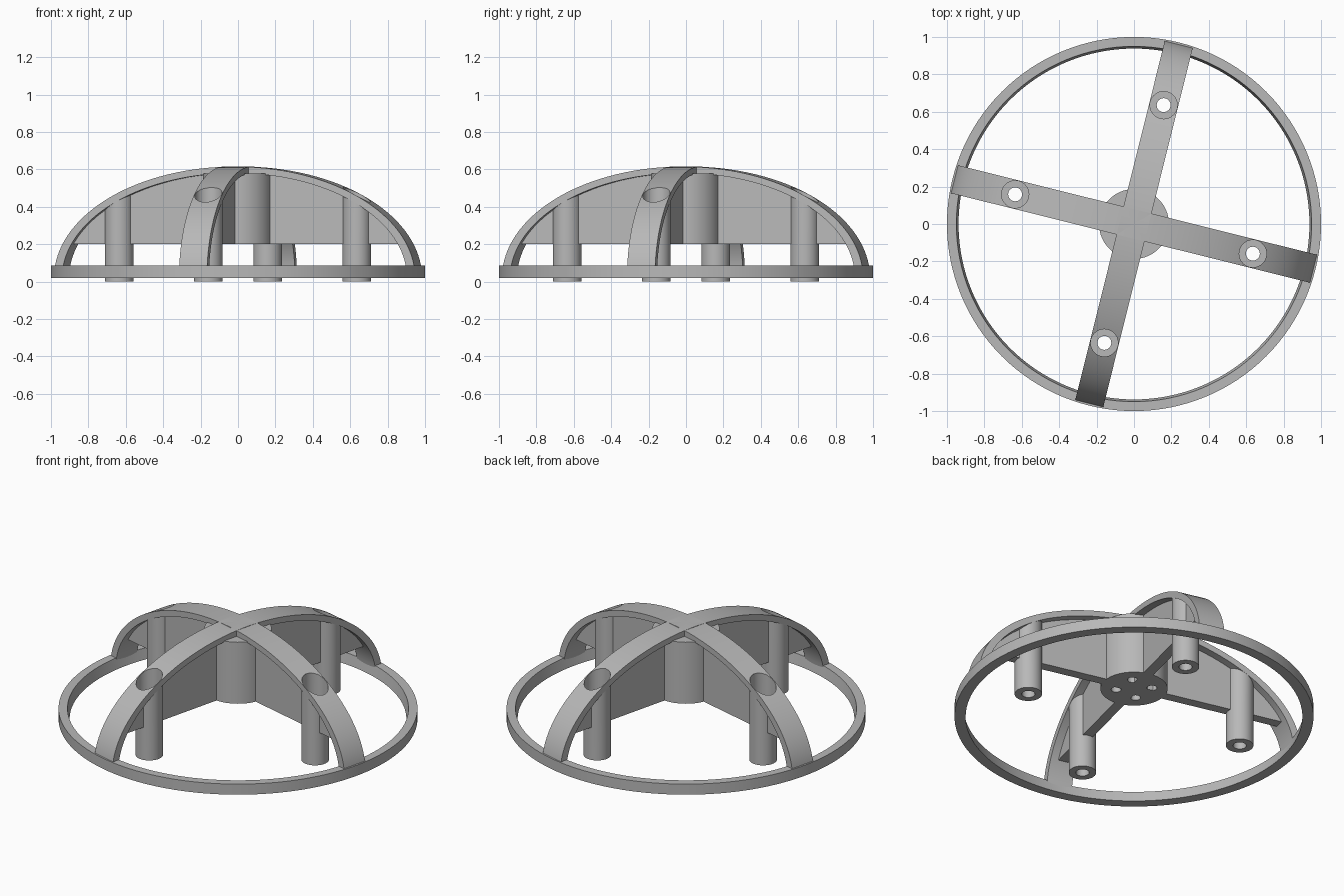
import bpy
import bmesh
from math import sin, cos, pi, sqrt, asin, radians

cube = bpy.data.objects.get("Cube")
if cube:
    bpy.data.objects.remove(cube, do_unlink=True)

# Main dimensions
TILT = radians(-14)
ARC_BASE = 0.02
OUTER = (0.995, 0.595)
INNER = (0.95, 0.56)
HALF_ARM, HALF_WEB = 0.077, 0.03
WEB_BOTTOM = 0.2
POST_DIST, POST_R, BORE_R, PIN_R = 0.655, 0.0765, 0.073, 0.037
BORE_FLOOR = 0.3

grey = bpy.data.materials.new("plain grey")
grey.use_nodes = True
GREY = (0.48, 0.48, 0.48, 1)
grey.diffuse_color = GREY
grey.node_tree.nodes["Principled BSDF"].inputs["Base Color"].default_value = GREY


def finish(name, bm, spin=0.0):
    bmesh.ops.recalc_face_normals(bm, faces=bm.faces)
    mesh = bpy.data.meshes.new(name)
    bm.to_mesh(mesh)
    bm.free()
    mesh.materials.append(grey)
    obj = bpy.data.objects.new(name, mesh)
    obj.rotation_euler.z = spin
    bpy.context.collection.objects.link(obj)
    return obj


def select_only(obj):
    bpy.ops.object.select_all(action="DESELECT")
    obj.select_set(True)
    bpy.context.view_layer.objects.active = obj


def smooth(obj):
    select_only(obj)
    bpy.ops.object.shade_smooth_by_angle(angle=radians(30))


def carve(obj, cutter):
    cutter.hide_render = True
    select_only(obj)
    mod = obj.modifiers.new("holes", "BOOLEAN")
    mod.operation, mod.solver, mod.object = "DIFFERENCE", "EXACT", cutter
    bpy.ops.object.modifier_apply(modifier=mod.name)


def lathe(bm, profile, centre=(0, 0), steps=48, closed=True, height=None):
    """Turn (radius, z) points; z of None follows the height function."""
    loops = []
    for r, z in profile:
        loop = []
        for i in range(steps):
            a = 2 * pi * i / steps
            x, y = centre[0] + r * cos(a), centre[1] + r * sin(a)
            loop.append(bm.verts.new((x, y, height(x) if z is None else z)))
        loops.append(loop)
    pairs = list(zip(loops, loops[1:]))
    if closed:
        pairs.append((loops[-1], loops[0]))
    else:
        bm.faces.new(loops[0])
        bm.faces.new(loops[-1])
    for a, b in pairs:
        for i in range(steps):
            j = (i + 1) % steps
            bm.faces.new((a[i], a[j], b[j], b[i]))


def arc(axes, low, steps=64):
    """Points along a half ellipse, cut off at height low."""
    start = asin((low - ARC_BASE) / axes[1])
    span = pi - 2 * start
    return [(axes[0] * cos(start + span * i / steps),
             ARC_BASE + axes[1] * sin(start + span * i / steps))
            for i in range(steps + 1)]


def slab(name, profile, half, spin):
    bm = bmesh.new()
    face = bm.faces.new([bm.verts.new((x, -half, z)) for x, z in profile])
    moved = bmesh.ops.extrude_face_region(bm, geom=[face])["geom"]
    verts = [v for v in moved if isinstance(v, bmesh.types.BMVert)]
    bmesh.ops.translate(bm, verts=verts, vec=(0, 2 * half, 0))
    return finish(name, bm, spin)


def dome_height(x):
    return ARC_BASE + OUTER[1] * sqrt(1 - (x / OUTER[0]) ** 2) - 0.001


# Base ring, slightly tapered inside
bm = bmesh.new()
lathe(bm, [(1, 0.02), (1, 0.085), (0.95, 0.085), (0.938, 0.02)], steps=128)
smooth(finish("base_ring", bm))

# Crossed arches, with webs beneath and bored posts
for label, spin in (("side", TILT), ("cross", TILT + pi / 2)):
    bm = bmesh.new()
    for s in (-1, 1):
        lathe(bm, [(PIN_R + 0.001, -0.1), (PIN_R + 0.001, BORE_FLOOR - 0.002),
                   (BORE_R + 0.0005, BORE_FLOOR - 0.002), (BORE_R + 0.0005, 0.9)],
              (s * POST_DIST, 0), closed=False)
    cutter = finish("bore_cutter", bm, spin)
    bpy.context.view_layer.update()

    band = arc(OUTER, 0.06) + arc(INNER, 0.06)[::-1]
    arch = slab(label + "_arch", band, HALF_ARM, spin)
    web_axes = (INNER[0] + 0.01, INNER[1] + 0.01)
    web = slab(label + "_web", arc(web_axes, WEB_BOTTOM), HALF_WEB, spin)
    for part in (arch, web):
        carve(part, cutter)
        smooth(part)
    bpy.data.objects.remove(cutter, do_unlink=True)

    for s, end in ((-1, "left"), (1, "right")):
        bm = bmesh.new()
        lathe(bm, [(POST_R, 0), (POST_R, None), (BORE_R, None),
                   (BORE_R, BORE_FLOOR), (PIN_R, BORE_FLOOR), (PIN_R, 0)],
              (s * POST_DIST, 0), height=dome_height)
        smooth(finish(f"{label}_post_{end}", bm, spin))

# Central hub with five blind holes underneath
bm = bmesh.new()
lathe(bm, [(0.187, WEB_BOTTOM), (0.187, 0.578)], steps=64, closed=False)
hub = finish("hub", bm)
bm = bmesh.new()
spots = [(0, 0)] + [(0.1 * cos(pi / 4 + k * pi / 2), 0.1 * sin(pi / 4 + k * pi / 2))
                    for k in range(4)]
for spot in spots:
    lathe(bm, [(0.028, 0.1), (0.028, 0.45)], spot, steps=24, closed=False)
cutter = finish("hub_cutter", bm)
carve(hub, cutter)
bpy.data.objects.remove(cutter, do_unlink=True)
smooth(hub)
